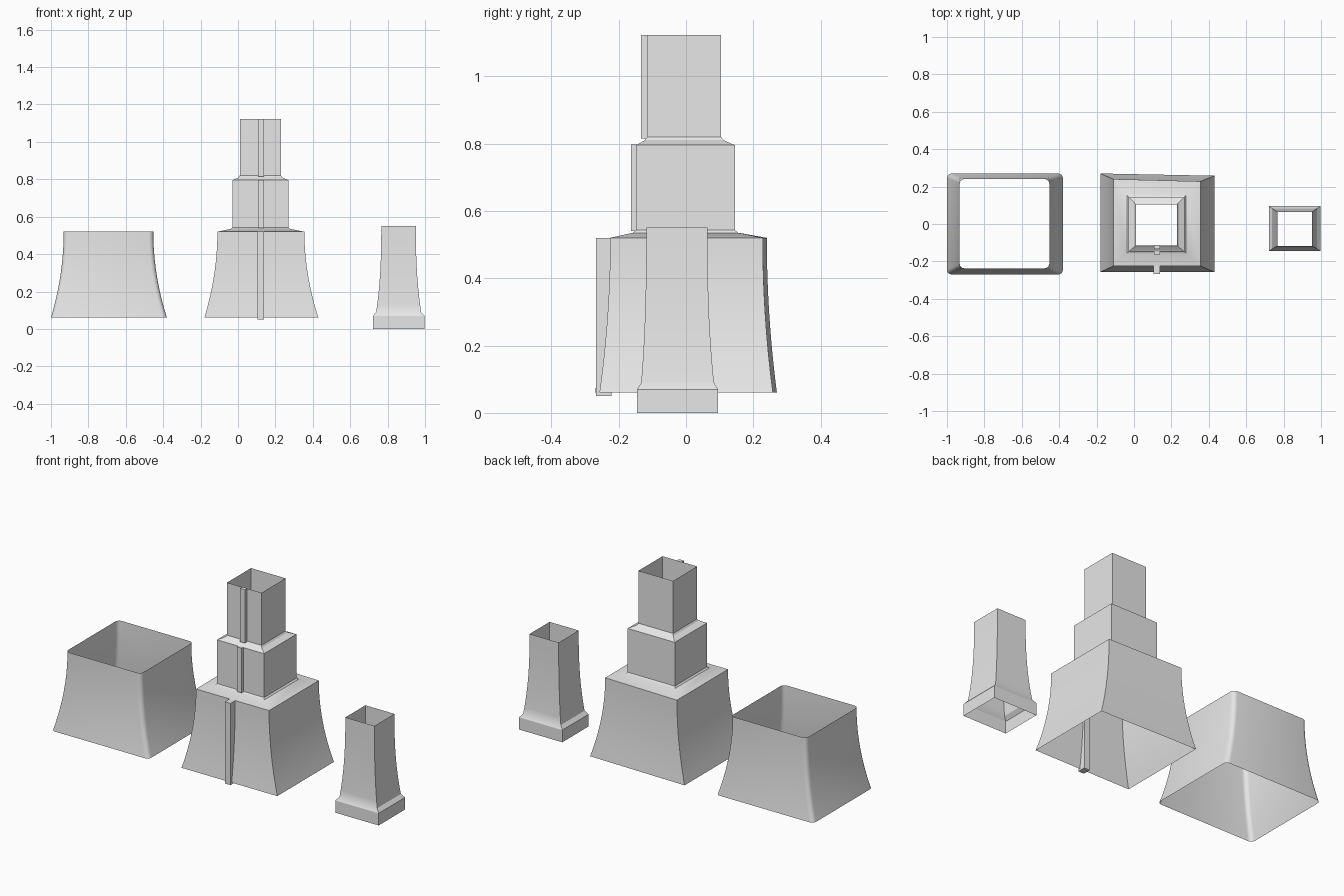
import bpy, bmesh, math

cube = bpy.data.objects.get("Cube")
if cube:
    bpy.data.objects.remove(cube, do_unlink=True)

grey = bpy.data.materials.new("plain grey")
grey.use_nodes = True
grey.diffuse_color = (0.8, 0.8, 0.8, 1)
grey.node_tree.nodes["Principled BSDF"].inputs["Base Color"].default_value = (0.8, 0.8, 0.8, 1)


def finish(name, bm):
    mesh = bpy.data.meshes.new(name)
    bmesh.ops.recalc_face_normals(bm, faces=bm.faces)
    bm.to_mesh(mesh)
    bm.free()
    mesh.shade_smooth()
    mesh.set_sharp_from_angle(angle=math.radians(30))
    mesh.materials.append(grey)
    obj = bpy.data.objects.new(name, mesh)
    bpy.context.collection.objects.link(obj)
    return obj


def outline(x0, x1, y0, y1, radius=0, skew=0, steps=4):
    """Rectangle with optional round corners; skew pulls in the +x back corner."""
    corners = [(x0, y0, 1, 1, 180), (x1, y0, -1, 1, 270),
               (x1, y1 - skew, -1, -1, 0), (x0, y1, 1, -1, 90)]
    points = []
    for x, y, sx, sy, start in corners:
        if not radius:
            points.append((x, y))
            continue
        for i in range(steps + 1):
            a = math.radians(start + 90 * i / steps)
            points.append((x + radius * (sx + math.cos(a)), y + radius * (sy + math.sin(a))))
    return points


def shell(name, rings, radius=0, skews=None):
    """Open tube lofted through rings of (z, x0, x1, y0, y1)."""
    bm = bmesh.new()
    previous = None
    for i, (z, *rect) in enumerate(rings):
        skew = skews[i] if skews else 0
        loop = [bm.verts.new((x, y, z)) for x, y in outline(*rect, radius, skew)]
        if previous:
            n = len(loop)
            for j in range(n):
                k = (j + 1) % n
                bm.faces.new((previous[j], previous[k], loop[k], loop[j]))
        previous = loop
    return finish(name, bm)


def flare(bottom, top, power=2, steps=12):
    """Concave sweep of rings from a wide bottom to a narrow top."""
    rings = []
    for i in range(steps + 1):
        t = i / steps
        w = (1 - t) ** power
        z = bottom[0] + (top[0] - bottom[0]) * t
        rings.append((z, *[b + (a - b) * w for a, b in zip(bottom[1:], top[1:])]))
    return rings


def box(name, x0, x1, y0, y1, z0, z1):
    bm = bmesh.new()
    bmesh.ops.create_cube(bm, size=1)
    for v in bm.verts:
        v.co.x = x1 if v.co.x > 0 else x0
        v.co.y = y1 if v.co.y > 0 else y0
        v.co.z = z1 if v.co.z > 0 else z0
    return finish(name, bm)


# Wide flared shell with rounded corners
shell("wide_flared_shell",
      flare((0.06, -1.0, -0.38, -0.27, 0.27), (0.52, -0.932, -0.453, -0.237, 0.24)),
      radius=0.025)

# Stepped tower: flared base, then two square tiers with sloping ledges
base = flare((0.06, -0.18, 0.43, -0.257, 0.27), (0.52, -0.11, 0.355, -0.225, 0.24))
tiers = [
    (0.535, -0.038, 0.278, -0.158, 0.155),
    (0.543, -0.03, 0.27, -0.148, 0.145),
    (0.795, -0.03, 0.27, -0.148, 0.145),
    (0.81, 0.003, 0.237, -0.122, 0.112),
    (0.82, 0.01, 0.23, -0.115, 0.104),
    (1.122, 0.01, 0.23, -0.115, 0.104),
]
shell("stepped_tower", base + tiers, skews=[0.012] * len(base) + [0] * len(tiers))

# Straight ribs on the front of each tier
box("base_rib", 0.104, 0.14, -0.268, -0.222, 0.05, 0.52)
box("middle_rib", 0.108, 0.138, -0.164, -0.146, 0.54, 0.797)
box("upper_rib", 0.108, 0.138, -0.134, -0.112, 0.815, 1.122)

# Small pillar with a square plinth and a chamfered step
plinth = [(0.0, 0.721, 0.997, -0.145, 0.095), (0.07, 0.721, 0.997, -0.145, 0.095)]
shaft = flare((0.09, 0.739, 0.979, -0.133, 0.083), (0.55, 0.766, 0.951, -0.118, 0.064), power=2.5)
shell("small_pillar", plinth + shaft)
